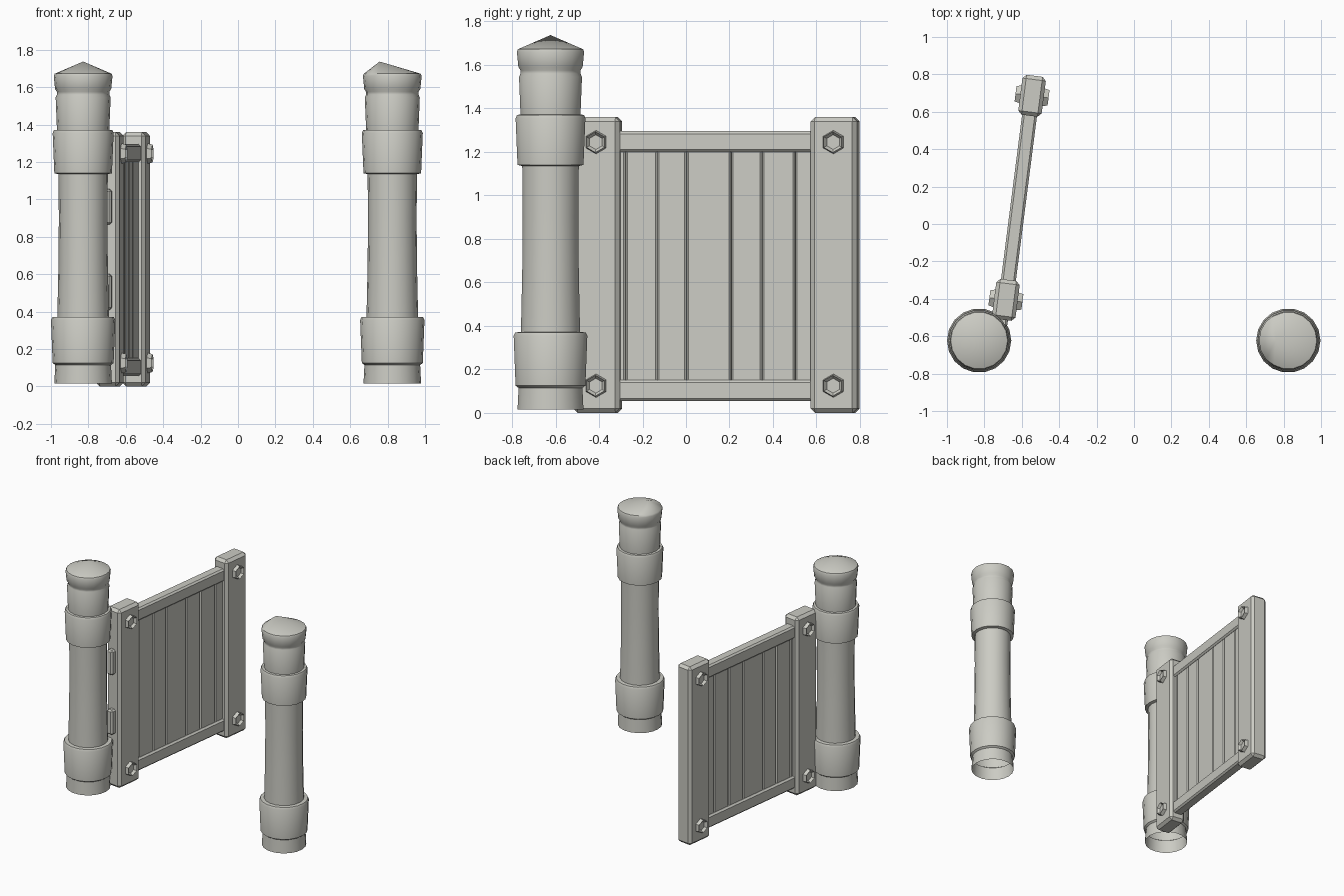
import bpy, bmesh, math
from mathutils import Matrix, Vector

cube = bpy.data.objects.get("Cube")
if cube:
    bpy.data.objects.remove(cube, do_unlink=True)

stone = bpy.data.materials.new("warm_grey")
stone.use_nodes = True
grey = (0.60, 0.60, 0.55, 1)
stone.diffuse_color = grey
stone.node_tree.nodes["Principled BSDF"].inputs["Base Color"].default_value = grey


def finish(bm, name, matrix=Matrix()):
    bmesh.ops.recalc_face_normals(bm, faces=bm.faces[:])
    mesh = bpy.data.meshes.new(name)
    bm.to_mesh(mesh)
    bm.free()
    mesh.materials.append(stone)
    obj = bpy.data.objects.new(name, mesh)
    bpy.context.collection.objects.link(obj)
    obj.matrix_world = matrix
    return obj


# Turned pillars: radius and height from the open foot up to the cap rim
PROFILE = [
    (.154, .015), (.149, .115), (.163, .125), (.172, .355), (.165, .37),
    (.138, .372), (.132, .65), (.130, .90), (.132, 1.135), (.154, 1.14),
    (.163, 1.355), (.156, 1.37), (.140, 1.372), (.147, 1.545), (.140, 1.56),
    (.140, 1.575), (.150, 1.59), (.157, 1.66), (.152, 1.672),
]
SIDES = 18


def pillar(name, x, y, tip_shift):
    bm = bmesh.new()
    rings = []
    for r, z in PROFILE:
        rings.append([bm.verts.new((r * math.cos(math.tau * i / SIDES),
                                    r * math.sin(math.tau * i / SIDES), z))
                      for i in range(SIDES)])
    tip = bm.verts.new((tip_shift, 0, 1.737))
    for i in range(SIDES):
        j = (i + 1) % SIDES
        for low, high in zip(rings, rings[1:]):
            bm.faces.new((low[i], low[j], high[j], high[i]))
        bm.faces.new((rings[-1][i], rings[-1][j], tip))
    obj = finish(bm, name, Matrix.Translation((x, y, 0)))
    bpy.ops.object.select_all(action='DESELECT')
    obj.select_set(True)
    bpy.context.view_layer.objects.active = obj
    bpy.ops.object.shade_smooth_by_angle(angle=math.radians(35))


pillar("right_pillar", -.828, -.623, 0)
pillar("left_pillar", .825, -.623, -.068)

# Gate, built along its own y axis and swung open
GATE = Matrix.Translation((-.615, .14, 0)) @ Matrix.Rotation(math.radians(-7.3), 4, 'Z')


def block(name, center, size, bevel):
    bm = bmesh.new()
    bmesh.ops.create_cube(bm, size=1, matrix=Matrix.Translation(center)
                          @ Matrix.Diagonal((*size, 1)))
    bmesh.ops.bevel(bm, geom=bm.edges[:], offset=bevel, segments=1, affect='EDGES')
    return finish(bm, name, GATE)


def bolt(name, side, y, z):
    bm = bmesh.new()
    turn = Matrix.Rotation(side * math.pi / 2, 4, 'Y')
    bmesh.ops.create_cone(bm, cap_ends=True, segments=6, radius1=.056,
                          radius2=.048, depth=.034)
    # Recessed hexagonal socket
    top = max(bm.faces, key=lambda f: f.calc_center_median().z)
    bmesh.ops.inset_region(bm, faces=[top], thickness=.014)
    bmesh.ops.translate(bm, verts=top.verts[:], vec=Vector((0, 0, -.018)))
    corner = max(bm.verts, key=lambda v: v.co.xy.length)
    spin = Matrix.Rotation(-math.atan2(corner.co.y, corner.co.x), 4, 'Z')
    finish(bm, name, GATE @ Matrix.Translation((side * .072, y, z)) @ turn @ spin)


# End posts with bolts on both faces
for label, y in (("hinge", -.55), ("latch", .55)):
    block(label + "_post", (0, y, .68), (.126, .215, 1.36), .02)
    for side, face in ((-1, "right"), (1, "left")):
        for level, z in (("lower", .125), ("upper", 1.245)):
            bolt(f"{label}_{level}_{face}_bolt", side, y, z)

# Rails
for label, z in (("lower", .103), ("upper", 1.247)):
    block(label + "_rail", (0, 0, z), (.08, .95, .096), .012)

# Boards between the rails, separated by chamfered joints
JOINTS = [-.47, -.418, -.271, -.135, .07, .215, .367, .47]
for i, (a, b) in enumerate(zip(JOINTS, JOINTS[1:])):
    block(f"board_{i + 1}", (0, (a + b) / 2, .675), (.052, b - a - .002, 1.10), .008)

# Hinge plates on the inner end of the gate
for label, z in (("lower", .505), ("upper", .96)):
    block(label + "_hinge", (0, -.67, z), (.05, .05, .19), .012)
